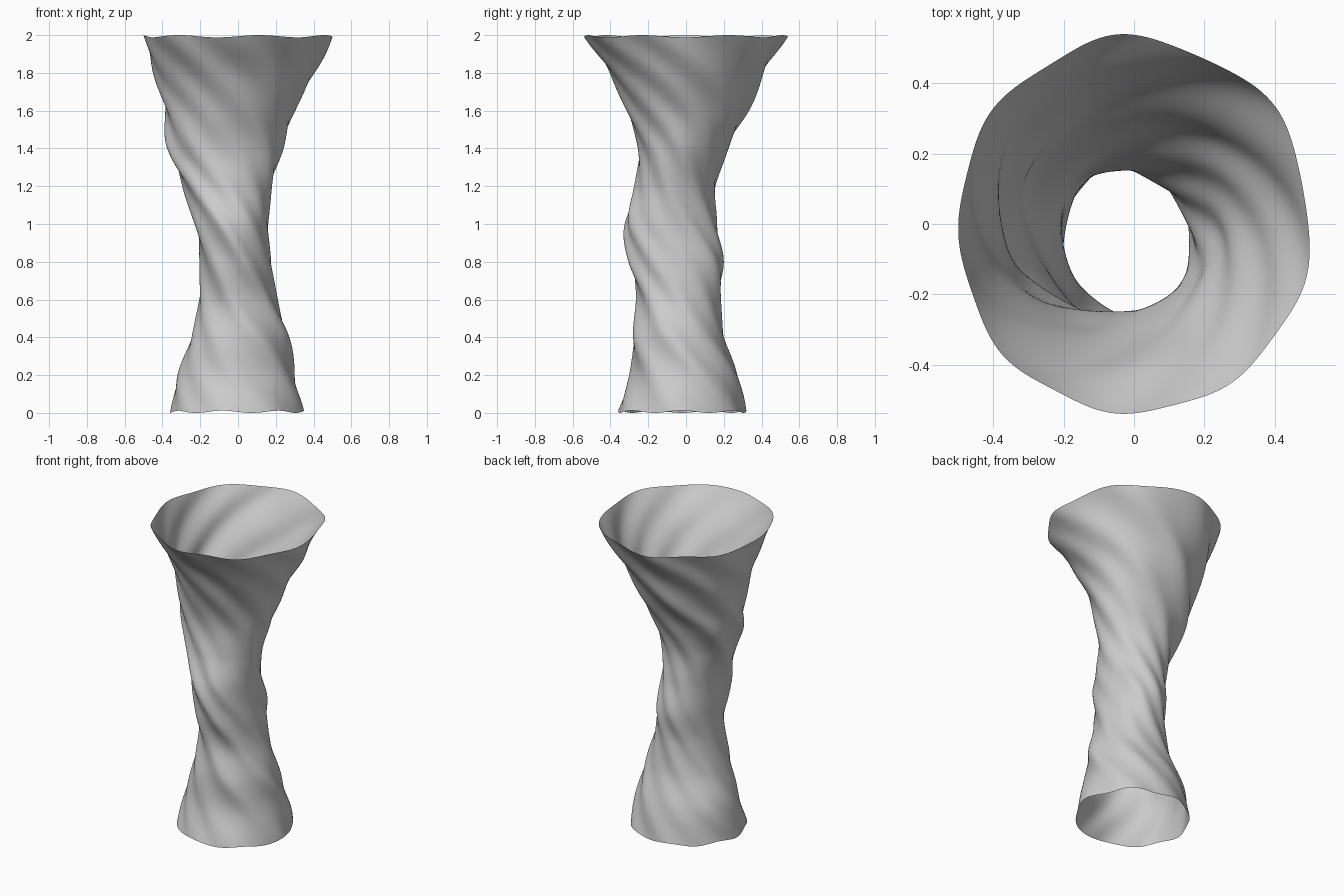
import bpy
import bmesh
import math
from mathutils import Vector

if "Cube" in bpy.data.objects:
    bpy.data.objects.remove(bpy.data.objects["Cube"], do_unlink=True)

HEIGHT = 2.0
SEGMENTS = 160
ROWS = 150
TWIST = math.radians(158)

# Outline of the tube at equal height steps: left, right, front, back
OUTLINE = [
    (-.36, .35, -.36, .32),
    (-.32, .30, -.30, .27),
    (-.245, .27, -.28, .20),
    (-.205, .21, -.265, .185),
    (-.205, .175, -.305, .20),
    (-.23, .16, -.325, .165),
    (-.295, .18, -.275, .155),
    (-.375, .24, -.255, .225),
    (-.385, .30, -.315, .33),
    (-.45, .40, -.40, .41),
    (-.50, .50, -.54, .54),
]

# Angle around the tube (degrees from the main fold) and strength of each fold
FOLDS = [(-5, 1), (42, .8), (82, .5), (122, .9), (162, .8), (-158, .7), (-118, .8), (-62, .9)]
FOLD_WIDTH = math.radians(17)


def wrap(angle):
    return (angle + math.pi) % math.tau - math.pi


def fold_height(phase):
    """Sum of soft bumps around the section."""
    return sum(size * math.exp(-(wrap(phase - math.radians(at)) / FOLD_WIDTH) ** 2)
               for at, size in FOLDS)


def folded_ring(t):
    """Unit section at height fraction t, turned by the twist."""
    start = math.pi + (1.5 - t * HEIGHT) * TWIST
    depth = .06 + .06 * math.sin(math.pi * t)
    ring = []
    for i in range(SEGMENTS):
        angle = math.tau * i / SEGMENTS
        radius = 1 + depth * fold_height(angle - start)
        ring.append((radius * math.cos(angle), radius * math.sin(angle)))
    return ring


def fit(low, high, values):
    """Scale and offset that fit the values between two limits."""
    scale = (high - low) / (max(values) - min(values))
    return scale, low - scale * min(values)


def fitted_key(index):
    left, right, front, back = OUTLINE[index]
    xs, ys = zip(*folded_ring(index / (len(OUTLINE) - 1)))
    return Vector(fit(left, right, xs) + fit(front, back, ys))


def smooth_between(keys, t):
    """Catmull-Rom interpolation through equally spaced keys."""
    last = len(keys) - 1
    i = min(int(t * last), last - 1)
    u = t * last - i
    b, c = keys[i], keys[i + 1]
    a = keys[i - 1] if i > 0 else b * 2 - c
    d = keys[i + 2] if i + 2 <= last else c * 2 - b
    return (b * 2 + (c - a) * u + (a * 2 - b * 5 + c * 4 - d) * u ** 2
            + (b * 3 - a - c * 3 + d) * u ** 3) / 2


def build_tube(name, material):
    keys = [fitted_key(i) for i in range(len(OUTLINE))]
    bm = bmesh.new()
    rings = []
    for row in range(ROWS + 1):
        t = row / ROWS
        sx, ox, sy, oy = smooth_between(keys, t)
        ring = []
        for i, (x, y) in enumerate(folded_ring(t)):
            # Slightly wavy rims at both ends
            wave = .006 * (1 + math.cos(7 * math.tau * i / SEGMENTS))
            z = wave + t * (HEIGHT - 2 * wave)
            ring.append(bm.verts.new((sx * x + ox, sy * y + oy, z)))
        rings.append(ring)
    for lower, upper in zip(rings, rings[1:]):
        for i in range(SEGMENTS):
            j = (i + 1) % SEGMENTS
            face = bm.faces.new((lower[i], lower[j], upper[j], upper[i]))
            face.smooth = True
    mesh = bpy.data.meshes.new(name)
    bm.to_mesh(mesh)
    bm.free()
    mesh.materials.append(material)
    tube = bpy.data.objects.new(name, mesh)
    bpy.context.collection.objects.link(tube)
    return tube


# Plain light grey surface
grey = bpy.data.materials.new("light_grey")
grey.use_nodes = True
colour = (.6, .6, .6, 1)
grey.diffuse_color = colour
grey.node_tree.nodes["Principled BSDF"].inputs["Base Color"].default_value = colour

# Open twisted tube, flared at the top and bottom
build_tube("twisted_tube", grey)
